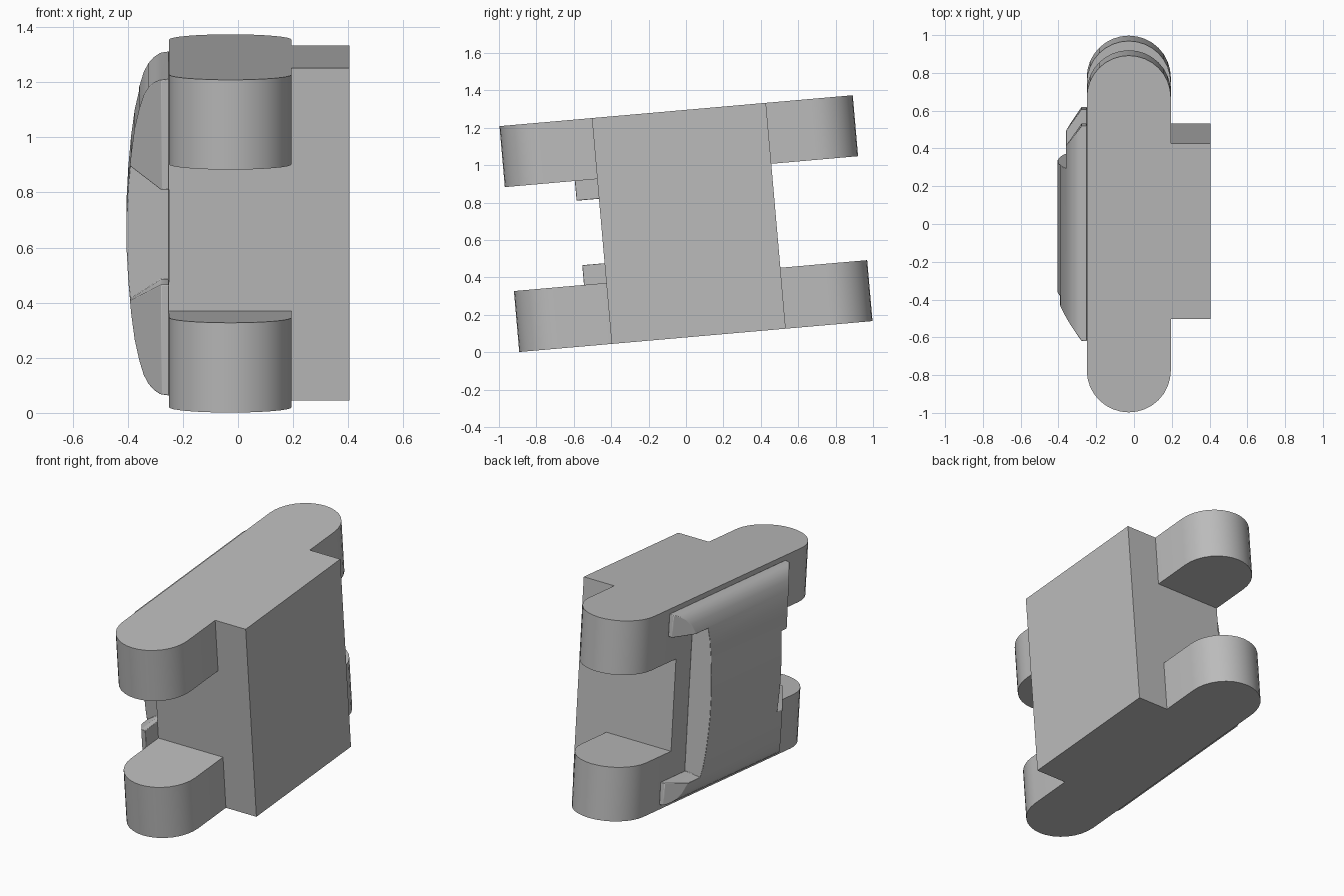
import bpy
import math
from mathutils import Matrix

if "Cube" in bpy.data.objects:
    bpy.data.objects.remove(bpy.data.objects["Cube"], do_unlink=True)

grey = bpy.data.materials.new("light_grey")
grey.use_nodes = True
colour = (0.5, 0.5, 0.5, 1)
grey.diffuse_color = colour
grey.node_tree.nodes["Principled BSDF"].inputs["Base Color"].default_value = colour

# The whole part leans forward by five degrees
LEAN = Matrix.Translation((0, 0, 0.6875)) @ Matrix.Rotation(math.radians(5), 4, 'X')


def prism(name, outline, low, high, axis):
    """Extrude an outline along y (x, z points) or z (x, y points)."""
    place = (lambda p, h: (p[0], p[1], h)) if axis == 'z' else (lambda p, h: (p[0], h, p[1]))
    n = len(outline)
    verts = [place(p, h) for h in (low, high) for p in outline]
    faces = [list(range(n))[::-1], list(range(n, 2 * n))]
    faces += [(i, (i + 1) % n, (i + 1) % n + n, i + n) for i in range(n)]
    mesh = bpy.data.meshes.new(name)
    mesh.from_pydata(verts, [], faces)
    mesh.materials.append(grey)
    obj = bpy.data.objects.new(name, mesh)
    bpy.context.collection.objects.link(obj)
    bpy.context.view_layer.objects.active = obj
    bpy.ops.object.select_all(action='DESELECT')
    obj.select_set(True)
    bpy.ops.object.mode_set(mode='EDIT')
    bpy.ops.mesh.select_all(action='SELECT')
    bpy.ops.mesh.normals_make_consistent(inside=False)
    bpy.ops.object.mode_set(mode='OBJECT')
    return obj


def combine(obj, other, operation):
    mod = obj.modifiers.new("combine", 'BOOLEAN')
    mod.solver = 'EXACT'
    mod.operation = operation
    mod.object = other
    bpy.ops.object.select_all(action='DESELECT')
    bpy.context.view_layer.objects.active = obj
    obj.select_set(True)
    bpy.ops.object.modifier_apply(modifier=mod.name)
    bpy.data.objects.remove(other, do_unlink=True)


def finish(obj, angle):
    obj.matrix_world = LEAN
    bpy.ops.object.select_all(action='DESELECT')
    bpy.context.view_layer.objects.active = obj
    obj.select_set(True)
    bpy.ops.object.shade_smooth_by_angle(angle=math.radians(angle))


# Housing block with a long round-ended arm along its top and bottom
TOP, ARM_LOW, INNER, OUTER = 0.606, 0.279, -0.25, 0.405
radius, mid_x, half = 0.2225, -0.0275, 0.948
block = [(INNER, -0.452), (OUTER, -0.452), (OUTER, 0.482), (INNER, 0.482)]
housing = prism("housing", block, -TOP, TOP, 'z')
STEPS = 16
arm = []
for start, centre_y in ((0, half - radius), (math.pi, radius - half)):
    for i in range(STEPS + 1):
        a = start + math.pi * i / STEPS
        arm.append((mid_x + radius * math.cos(a), centre_y + radius * math.sin(a)))
for low, high in ((ARM_LOW, TOP), (-TOP, -ARM_LOW)):
    combine(housing, prism("arm", arm, low, high, 'z'), 'UNION')
finish(housing, 30)

# Bulging side cover: barrel profile trimmed by a tapered plan
curve = [(-0.25, 0.577), (-0.283, 0.572), (-0.305, 0.56), (-0.325, 0.54), (-0.342, 0.51),
         (-0.358, 0.46), (-0.375, 0.385), (-0.388, 0.29), (-0.398, 0.18), (-0.404, 0.07)]
barrel = curve + [(x, -z) for x, z in reversed(curve)]
cover = prism("side_cover", barrel, -0.7, 0.7, 'y')
edge = [(-0.24, 0.572), (-0.278, 0.572), (-0.375, 0.435), (-0.42, 0.37)]
plan = edge + [(x, -y) for x, y in reversed(edge)]
combine(cover, prism("plan", plan, -0.8, 0.8, 'z'), 'INTERSECT')


# Recesses between the corner tabs at both ends
def recess(inner, outer, low, high):
    slope = [(-0.2, inner), (-0.28, inner), (-0.43, outer)]
    outline = slope + [(x, -z) for x, z in reversed(slope)]
    combine(cover, prism("recess", outline, low, high, 'y'), 'DIFFERENCE')


recess(0.173, 0.27, -0.9, -0.36)
recess(0.44, 0.46, 0.335, 0.9)
soft = cover.modifiers.new("soft_edges", 'BEVEL')
soft.width = 0.012
soft.segments = 2
soft.limit_method = 'ANGLE'
soft.angle_limit = math.radians(32)
finish(cover, 35)
